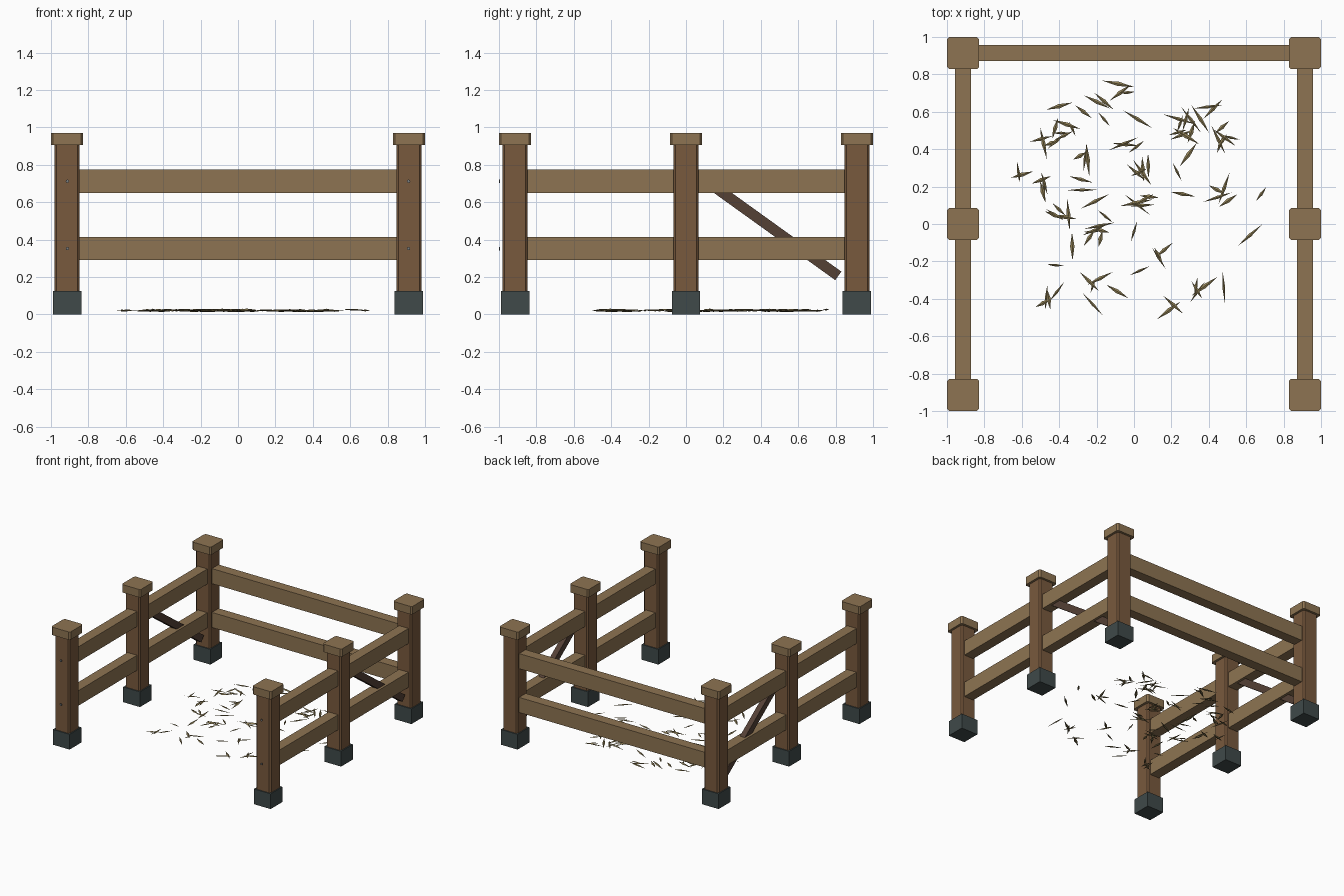
import bpy, bmesh, math, random
from mathutils import Matrix, Vector, Euler

if "Cube" in bpy.data.objects:
    bpy.data.objects.remove(bpy.data.objects["Cube"])

random.seed(7)
P = 0.914          # post centre distance
POST = 0.135       # post width


def material(name, rgb):
    m = bpy.data.materials.new(name)
    m.diffuse_color = (*rgb, 1)
    m.use_nodes = True
    m.node_tree.nodes["Principled BSDF"].inputs["Base Color"].default_value = m.diffuse_color
    return m


POST_WOOD = material("post_wood", (0.19, 0.10, 0.047))
RAIL_WOOD = material("rail_wood", (0.27, 0.175, 0.085))
DARK_WOOD = material("dark_wood", (0.09, 0.052, 0.036))
METAL = material("foot_metal", (0.05, 0.068, 0.068))
BOLT = material("bolt_metal", (0.2, 0.21, 0.21))
STRAW = material("straw", (0.27, 0.21, 0.09))


def finish(bm, name, mat):
    me = bpy.data.meshes.new(name)
    bm.to_mesh(me)
    bm.free()
    me.materials.append(mat)
    ob = bpy.data.objects.new(name, me)
    bpy.context.collection.objects.link(ob)
    return ob


def box(name, centre, size, mat, chamfer=0, tilt=0):
    bm = bmesh.new()
    bmesh.ops.create_cube(bm, size=1)
    bmesh.ops.scale(bm, vec=size, verts=bm.verts)
    if chamfer:  # upright edges only
        edges = [e for e in bm.edges if abs(e.verts[0].co.z - e.verts[1].co.z) > 1e-4]
        bmesh.ops.bevel(bm, geom=edges, offset=chamfer, segments=1, affect='EDGES')
    ob = finish(bm, name, mat)
    ob.location = centre
    ob.rotation_euler.x = tilt
    return ob


# Posts with metal feet and caps
for sx, side in ((-1, "left"), (1, "right")):
    for sy, place in ((-1, "front"), (0, "middle"), (1, "back")):
        x, y, tag = sx * P, sy * P, f"{place}_{side}"
        box(f"post_{tag}", (x, y, 0.456), (POST, POST, 0.908), POST_WOOD, 0.012)
        box(f"foot_{tag}", (x, y, 0.0625), (0.152, 0.152, 0.125), METAL)
        box(f"cap_{tag}", (x, y, 0.9375), (0.172, 0.172, 0.065), RAIL_WOOD, 0.012)

# Rails along both sides and the back
for z, level in ((0.352, "lower"), (0.712, "upper")):
    for sx, side in ((-1, "left"), (1, "right")):
        for y, half in ((-P / 2, "front"), (P / 2, "back")):
            box(f"{level}_rail_{half}_{side}", (sx * P, y, z),
                (0.086, P - POST + 0.02, 0.124), RAIL_WOOD)
        # Bolt heads on the front posts
        bm = bmesh.new()
        bmesh.ops.create_cone(bm, cap_ends=True, segments=8, radius1=0.009,
                              radius2=0.009, depth=0.006)
        bolt = finish(bm, f"{level}_bolt_{side}", BOLT)
        bolt.location = (sx * 0.912, -0.997, z)
        bolt.rotation_euler.x = math.pi / 2
    box(f"{level}_rail_back", (0, P, z), (2 * P - POST + 0.02, 0.086, 0.124), RAIL_WOOD)

# Diagonal braces in the back bays
for sx, side in ((-1, "left"), (1, "right")):
    box(f"brace_{side}", (sx * P, P / 2, 0.463), (0.045, 0.88, 0.056),
        DARK_WOOD, tilt=-math.radians(35.7))

# Scattered straw: clump centre x, y and number of blades
CLUMPS = [
    (-.60, .31, 2), (-.45, .20, 4), (-.38, .03, 5), (-.46, .48, 5), (-.36, .52, 4),
    (-.25, .38, 3), (-.18, .68, 2), (-.06, .73, 3), (-.40, .63, 1), (-.27, .60, 1),
    (-.16, .56, 1), (.02, .56, 1), (-.03, .42, 3), (-.28, .23, 2), (.05, .27, 5),
    (.06, .13, 5), (-.20, .08, 2), (-.20, -.04, 6), (-.33, -.12, 1), (0, -.04, 1),
    (-.45, -.38, 4), (-.22, -.28, 3), (-.22, -.43, 1), (-.09, -.36, 1), (.03, -.25, 1),
    (.10, -.19, 2), (.21, -.42, 2), (.38, -.33, 4), (.48, -.34, 1), (.62, -.06, 1),
    (.68, .16, 1), (.46, .15, 4), (.26, .16, 1), (.23, .28, 1), (.29, .37, 1),
    (.27, .52, 8), (.38, .60, 3), (.50, .47, 6), (.16, -.14, 1), (-.42, -.22, 1)]
bm = bmesh.new()
for cx, cy, n in CLUMPS:
    for _ in range(n):
        spread = 0.05 if n > 1 else 0
        pos = Vector((cx + random.uniform(-spread, spread),
                      cy + random.uniform(-spread, spread), random.uniform(0.017, 0.026)))
        turn = Euler((0, random.uniform(-0.05, 0.05), random.uniform(0, math.pi)))
        size = Matrix.Diagonal((random.uniform(0.04, 0.09), random.uniform(0.007, 0.012), 0.005, 1))
        # each blade is a stretched four-sided double pyramid
        bmesh.ops.create_uvsphere(bm, u_segments=4, v_segments=2, radius=1,
                                  matrix=Matrix.Translation(pos) @ turn.to_matrix().to_4x4() @ size)
finish(bm, "straw", STRAW)
